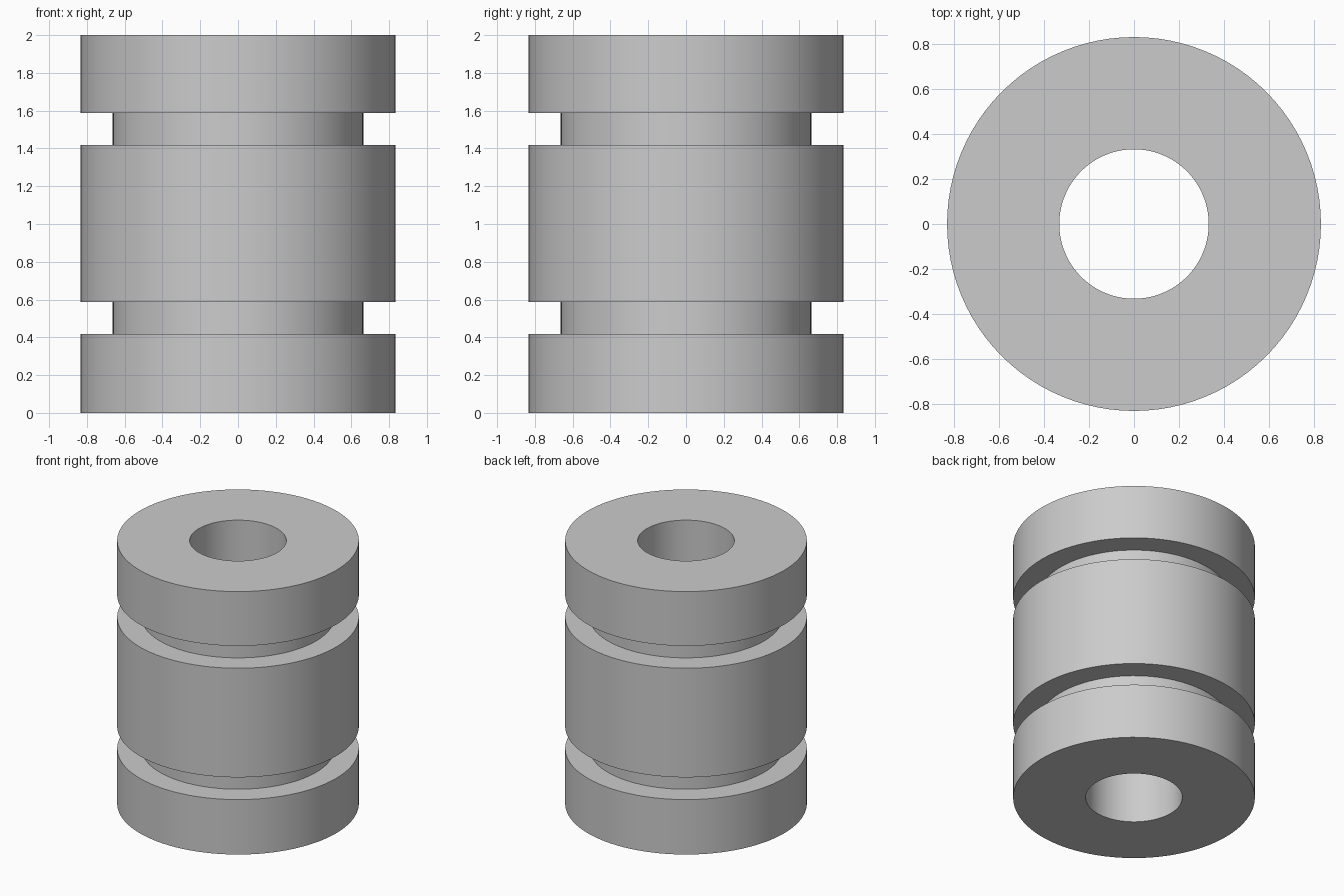
import bpy, bmesh, math

if "Cube" in bpy.data.objects:
    bpy.data.objects.remove(bpy.data.objects["Cube"])

SEGMENTS = 96
OUTER, GROOVE, BORE, HEIGHT = 0.833, 0.664, 0.333, 2.0
GROOVES = [(0.418, 0.587), (1.417, 1.587)]

grey = bpy.data.materials.new("plain grey")
grey.diffuse_color = (0.6, 0.6, 0.6, 1)
grey.use_nodes = True
grey.node_tree.nodes["Principled BSDF"].inputs["Base Color"].default_value = grey.diffuse_color

# Closed cross-section: bore, then outer wall stepping in at each groove
profile = [(BORE, HEIGHT), (BORE, 0), (OUTER, 0)]
for low, high in GROOVES:
    profile += [(OUTER, low), (GROOVE, low), (GROOVE, high), (OUTER, high)]
profile.append((OUTER, HEIGHT))

# Revolve the section around z
bm = bmesh.new()
rings = []
for i in range(SEGMENTS):
    a = 2 * math.pi * i / SEGMENTS
    rings.append([bm.verts.new((r * math.cos(a), r * math.sin(a), z)) for r, z in profile])
n = len(profile)
for i in range(SEGMENTS):
    here, there = rings[i], rings[(i + 1) % SEGMENTS]
    for j in range(n):
        k = (j + 1) % n
        bm.faces.new((here[j], there[j], there[k], here[k]))
bmesh.ops.recalc_face_normals(bm, faces=bm.faces)
mesh = bpy.data.meshes.new("grooved_bushing")
bm.to_mesh(mesh)
bm.free()
mesh.materials.append(grey)

bushing = bpy.data.objects.new("grooved_bushing", mesh)
bpy.context.collection.objects.link(bushing)
bpy.context.view_layer.objects.active = bushing
bushing.select_set(True)
bpy.ops.object.shade_smooth_by_angle(angle=math.radians(30))
